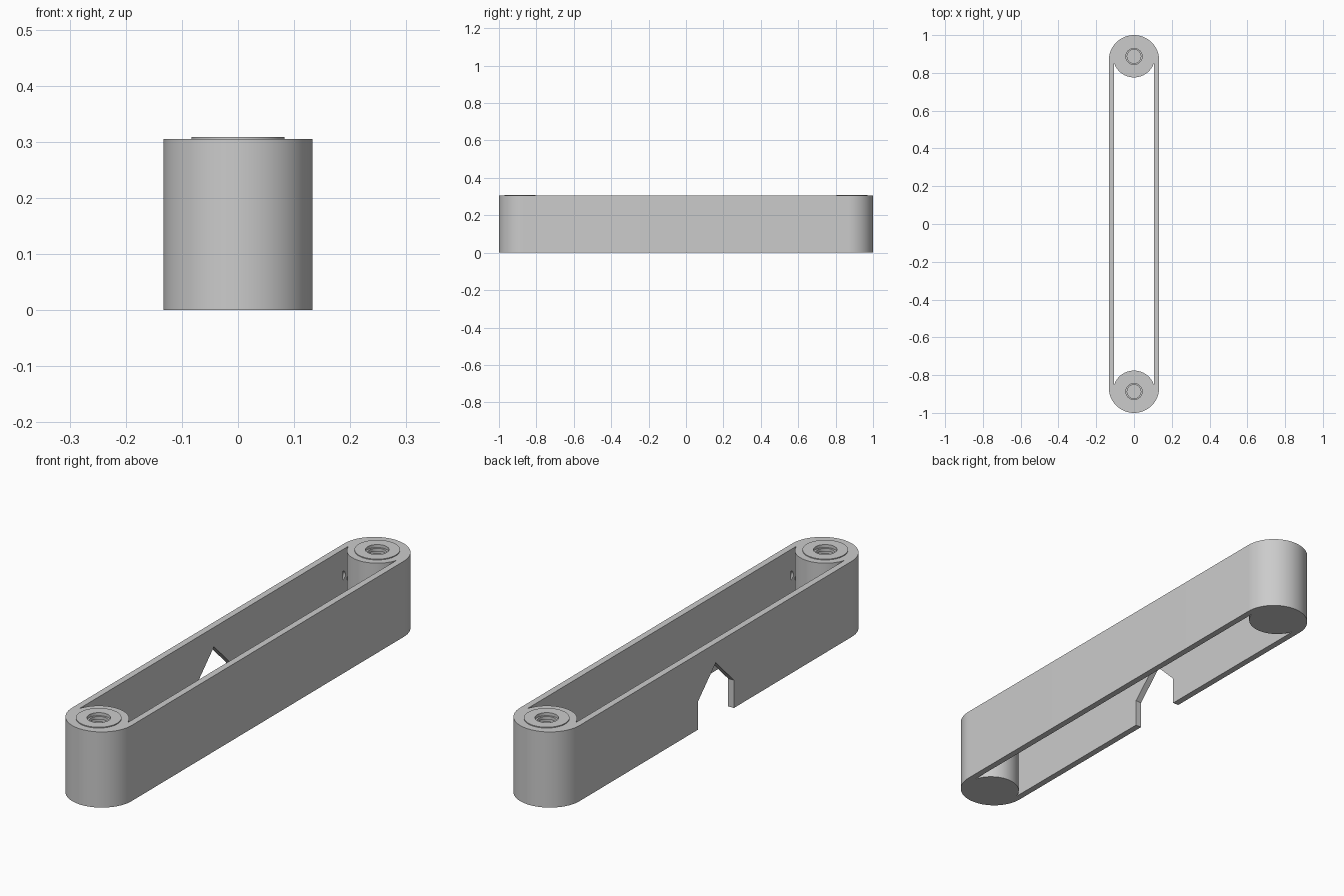
import bpy, bmesh, math
from mathutils import Matrix, Vector

if "Cube" in bpy.data.objects:
    bpy.data.objects.remove(bpy.data.objects["Cube"], do_unlink=True)

R, HEIGHT, WALL = 0.133, 0.305, 0.026      # end radius, body height, wall thickness
END_Y = 1 - R                              # centre of the rounded ends
HUB_Y, HUB_R, INSERT_R = 0.887, 0.111, 0.083
INSERT_Z = 0.12

grey = bpy.data.materials.new("light_grey")
grey.use_nodes = True
grey.diffuse_color = (0.6, 0.6, 0.6, 1)
grey.node_tree.nodes["Principled BSDF"].inputs["Base Color"].default_value = (0.6, 0.6, 0.6, 1)


def make(name, bm):
    bmesh.ops.recalc_face_normals(bm, faces=bm.faces)
    mesh = bpy.data.meshes.new(name)
    bm.to_mesh(mesh)
    bm.free()
    mesh.materials.append(grey)
    obj = bpy.data.objects.new(name, mesh)
    bpy.context.collection.objects.link(obj)
    return obj


def prism(name, points, direction):
    """Extrude a closed outline along a direction."""
    bm = bmesh.new()
    face = bm.faces.new([bm.verts.new(p) for p in points])
    new = bmesh.ops.extrude_face_region(bm, geom=[face])["geom"]
    verts = [v for v in new if isinstance(v, bmesh.types.BMVert)]
    bmesh.ops.translate(bm, verts=verts, vec=direction)
    return make(name, bm)


def cylinder(name, radius, depth, matrix, segments=64):
    bm = bmesh.new()
    bmesh.ops.create_cone(bm, cap_ends=True, segments=segments, radius1=radius,
                          radius2=radius, depth=depth, matrix=matrix)
    return make(name, bm)


def cut(body, cutter):
    mod = body.modifiers.new("cut", 'BOOLEAN')
    mod.operation, mod.solver, mod.object = 'DIFFERENCE', 'EXACT', cutter
    bpy.context.view_layer.objects.active = body
    bpy.ops.object.modifier_apply(modifier=mod.name)
    bpy.data.objects.remove(cutter, do_unlink=True)


def smooth(obj):
    bpy.ops.object.select_all(action='DESELECT')
    obj.select_set(True)
    bpy.context.view_layer.objects.active = obj
    bpy.ops.object.shade_smooth_by_angle(angle=math.radians(30))


# Body: an upright bar with round ends
outline = []
for end in (1, -1):
    for i in range(41):
        a = math.pi * i / 40
        outline.append((end * R * math.cos(a), end * (END_Y + R * math.sin(a)), 0))
body = prism("link_body", outline, (0, 0, HEIGHT))

# Open cavity, ended by the round hubs
inner = R - WALL
span = math.asin(inner / HUB_R)
cavity = []
for end in (1, -1):
    for i in range(33):
        a = span * (1 - i / 16)
        cavity.append((end * HUB_R * math.sin(a),
                       end * (HUB_Y - HUB_R * math.cos(a)), -0.1))
cut(body, prism("cavity_cutter", cavity, (0, 0, HEIGHT + 0.2)))

# Pointed notch through the right wall only
half, shoulder = 0.115, 0.112
notch = [(-0.2, -half, -0.1), (-0.2, -half, shoulder), (-0.2, 0, shoulder + half),
         (-0.2, half, shoulder), (-0.2, half, -0.1)]
cut(body, prism("notch_cutter", notch, (0.14, 0, 0)))

# Seats for the inserts and small side pockets in the hubs
for end in (1, -1):
    seat = Matrix.Translation((0, end * HUB_Y, INSERT_Z + 0.2))
    cut(body, cylinder("seat_cutter", INSERT_R, 0.4, seat))
    out = Vector((-0.82 * end, -0.57 * end, 0))
    turn = out.to_track_quat('Z', 'Y').to_matrix().to_4x4()
    spot = Matrix.Translation(out * HUB_R + Vector((0, end * HUB_Y, 0.2)))
    cut(body, cylinder("pocket_cutter", 0.02, 0.03, spot @ turn, 24))
smooth(body)

# Raised inserts with a grooved blind bore
top = HEIGHT + 0.0035
profile = [(0, INSERT_Z), (INSERT_R, INSERT_Z), (INSERT_R, top), (0.043, top)]
z = top - 0.012
for ring in range(4):
    profile += [(0.043, z), (0.036, z), (0.036, z - 0.012), (0.043, z - 0.012)]
    z -= 0.024
profile += [(0.043, z), (0, z)]

for name, end in (("back_insert", 1), ("front_insert", -1)):
    bm = bmesh.new()
    verts = [bm.verts.new((r, 0, h)) for r, h in profile]
    edges = [bm.edges.new(pair) for pair in zip(verts, verts[1:])]
    bmesh.ops.spin(bm, geom=verts + edges, cent=(0, 0, 0), axis=(0, 0, 1),
                   angle=math.tau, steps=64, use_merge=True)
    bmesh.ops.remove_doubles(bm, verts=bm.verts, dist=0.0001)
    bmesh.ops.translate(bm, verts=bm.verts, vec=(0, end * HUB_Y, 0))
    smooth(make(name, bm))
